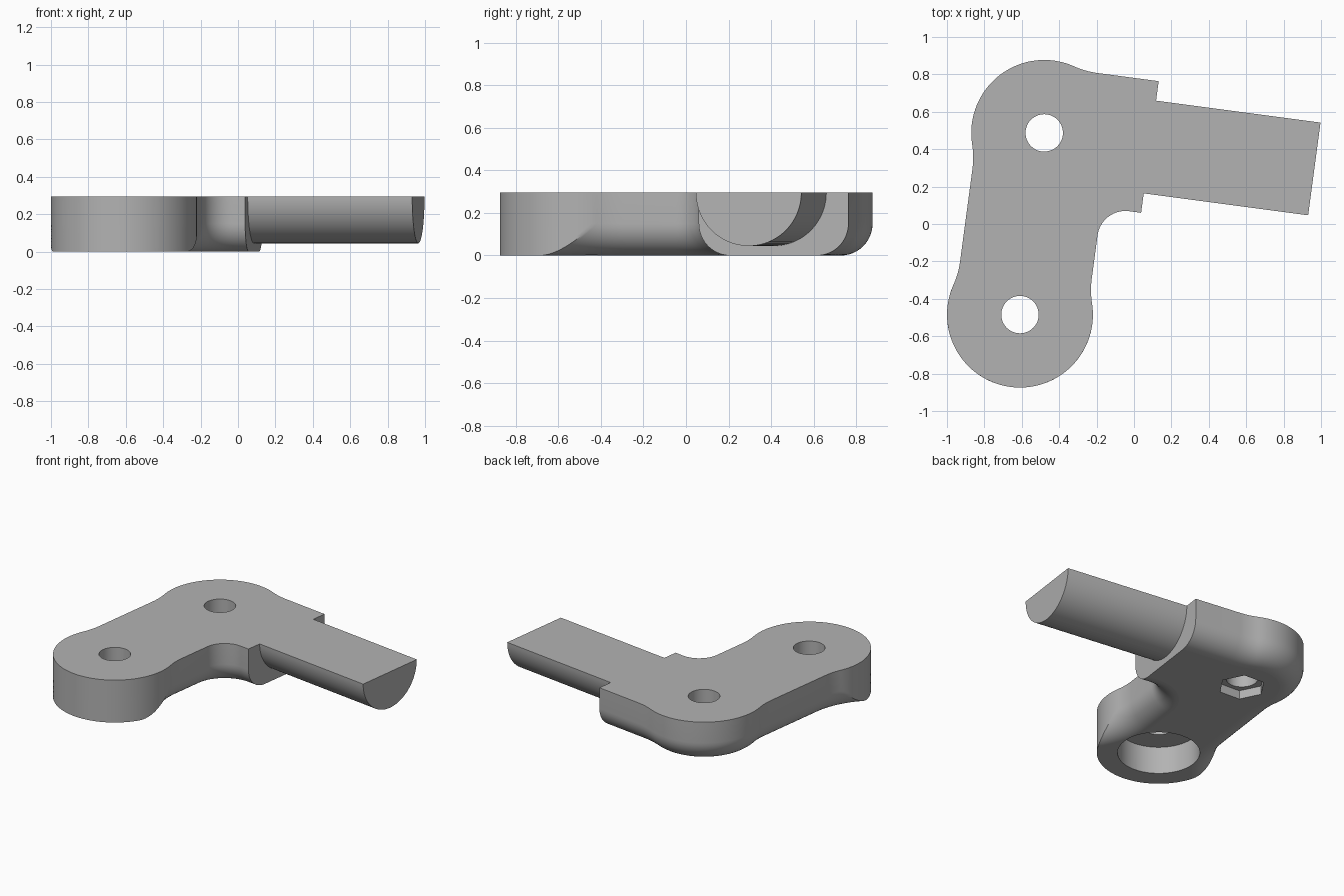
import bpy, bmesh
from math import sin, cos, acos, atan2, sqrt, pi, radians
from mathutils import Matrix

if "Cube" in bpy.data.objects:
    bpy.data.objects.remove(bpy.data.objects["Cube"])

TOP = 0.295          # plate thickness
ROUND = 0.15         # rounding under the plate
HALF = 0.355         # half width of both arms
BOSS = 0.39          # boss radius
BLEND = 0.45         # concave blend between boss and arm
SPAN = 0.98          # distance between the holes
COLLAR = 0.57        # end of the short arm
INNER = 0.15         # inside corner radius
PLACE = Matrix.Translation((-0.48, 0.487, 0)) @ Matrix.Rotation(radians(-7.6), 4, 'Z')

grey = bpy.data.materials.new("plain_grey")
grey.use_nodes = True
colour = (0.45, 0.45, 0.45, 1)
grey.diffuse_color = colour
grey.node_tree.nodes["Principled BSDF"].inputs["Base Color"].default_value = colour


def arc(cx, cy, r, start, end, n, ends=True):
    pts = [(cx + r * cos(start + (end - start) * i / n),
            cy + r * sin(start + (end - start) * i / n)) for i in range(n + 1)]
    return pts if ends else pts[1:-1]


def outline(t):
    """Plate outline moved inward by t, keeping the front boss upright."""
    far = HALF + BLEND
    near = sqrt((BOSS + BLEND) ** 2 - far ** 2)
    tan = atan2(near, far)
    d, r = BOSS + BLEND, BLEND + t
    at_blend = acos(min(1, (d * d + r * r - BOSS ** 2) / (2 * d * r)))
    at_boss = acos(min(1, (d * d + BOSS ** 2 - r * r) / (2 * d * BOSS)))
    w = HALF - t
    pts = [(COLLAR, -w), (COLLAR, w)]
    pts += arc(near, far, r, -pi / 2, -pi / 2 - tan, 8)
    pts += arc(0, 0, BOSS - t, pi / 2 - tan, pi + tan, 40, False)
    pts += arc(-far, -near, r, tan, 0, 8)
    pts += arc(-far, near - SPAN, r, 0, -tan - at_blend, 16)
    pts += arc(0, -SPAN, BOSS, pi - tan + at_boss, 2 * pi + tan - at_boss, 64, False)
    pts += arc(far, near - SPAN, r, pi + tan + at_blend, pi, 16)
    corner = HALF + INNER
    pts += arc(corner, -corner, INNER + t, pi, pi / 2, 14)
    return pts


def loft(name, rings):
    """Join equal rings of points into a closed solid."""
    bm = bmesh.new()
    loops = [[bm.verts.new(p) for p in ring] for ring in rings]
    n = len(loops[0])
    for a, b in zip(loops, loops[1:]):
        for i in range(n):
            j = (i + 1) % n
            bm.faces.new((a[i], a[j], b[j], b[i]))
    bm.faces.new(loops[0])
    bm.faces.new(loops[-1])
    bmesh.ops.recalc_face_normals(bm, faces=bm.faces[:])
    mesh = bpy.data.meshes.new(name)
    bm.to_mesh(mesh)
    bm.free()
    mesh.materials.append(grey)
    obj = bpy.data.objects.new(name, mesh)
    obj.matrix_world = PLACE
    bpy.context.collection.objects.link(obj)
    return obj


def activate(obj):
    bpy.ops.object.select_all(action='DESELECT')
    obj.select_set(True)
    bpy.context.view_layer.objects.active = obj


def cut(obj, y, radius, sides, low, high, turn=0.0):
    """Cut an upright round or hexagonal pocket."""
    ring = arc(0, y, radius, turn, turn + 2 * pi, sides)[:-1]
    cutter = loft("pocket_cutter", [[(*p, z) for p in ring] for z in (low, high)])
    cutter.hide_render = True
    bpy.context.view_layer.update()
    activate(obj)
    mod = obj.modifiers.new("pocket", 'BOOLEAN')
    mod.operation = 'DIFFERENCE'
    mod.solver = 'EXACT'
    mod.object = cutter
    bpy.ops.object.modifier_apply(modifier=mod.name)
    bpy.data.objects.remove(cutter)


def finish(obj):
    activate(obj)
    bpy.ops.object.shade_smooth_by_angle(angle=radians(30))
    for face in obj.data.polygons:
        if abs(face.normal.z) > 0.999:
            face.use_smooth = False


# Bracket plate with rounded underside
levels = [(TOP, 0)]
STEPS = 12
for k in range(STEPS + 1):
    a = pi / 2 * k / STEPS
    levels.append((ROUND * (1 - sin(a)), ROUND * (1 - cos(a))))
plate = loft("bracket_plate", [[(*p, z) for p in outline(t)] for z, t in levels])

# Through holes, round counterbore and hexagonal nut recess
for y in (0, -SPAN):
    cut(plate, y, 0.1, 48, -0.2, 0.5)
cut(plate, -SPAN, 0.26, 64, -0.2, 0.19)
cut(plate, 0, 0.15, 6, -0.2, 0.06, radians(4))
finish(plate)

# Half-round rod
section = arc(0, TOP, 0.25, pi, 2 * pi, 40)
rod = loft("half_round_rod", [[(x, y, z) for y, z in section] for x in (COLLAR, 1.457)])
finish(rod)
